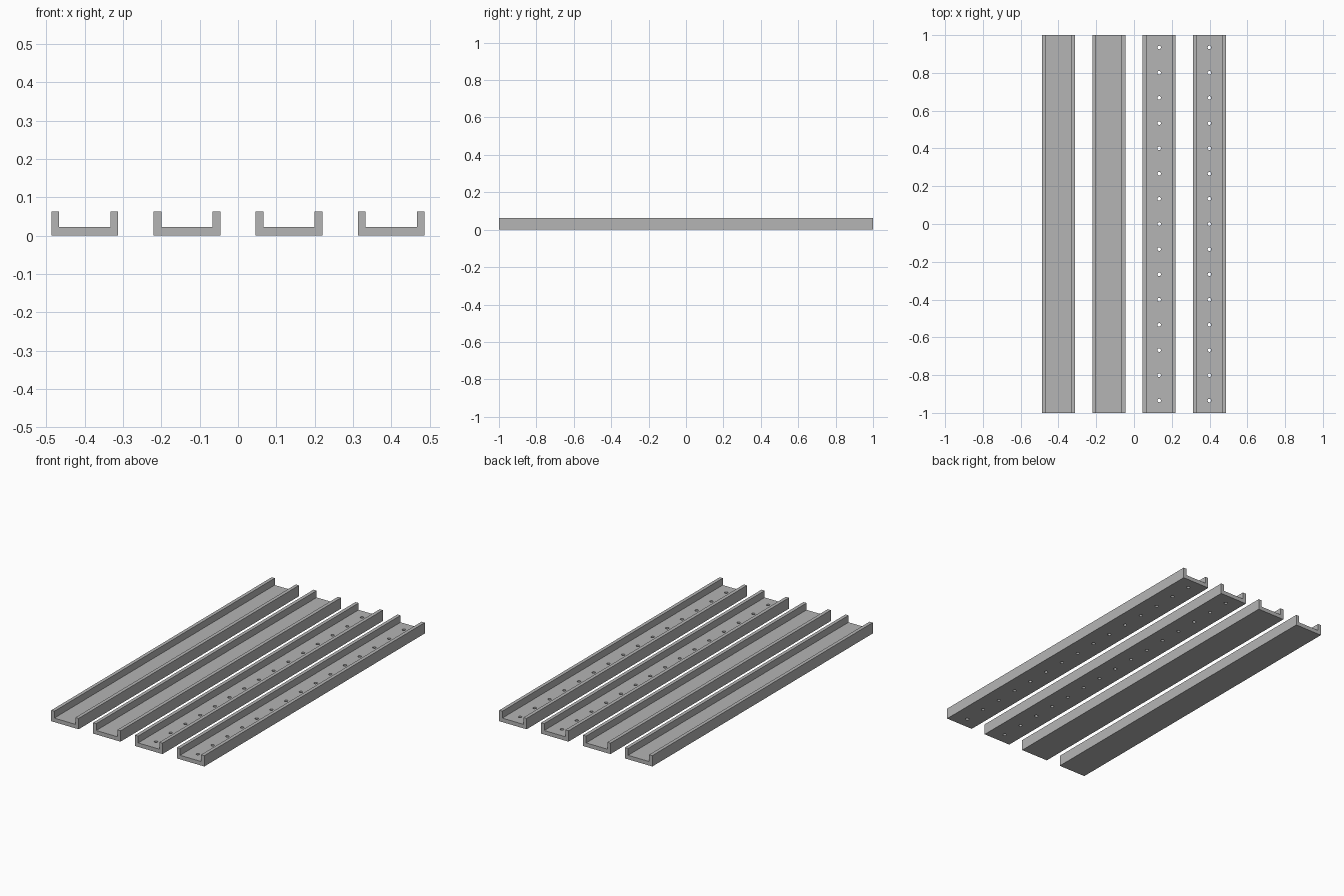
import bpy, bmesh
from mathutils import Matrix

if "Cube" in bpy.data.objects:
    bpy.data.objects.remove(bpy.data.objects["Cube"])

LENGTH, WIDTH, HEIGHT = 2.0, 0.174, 0.0625
WALL, FLOOR = 0.02, 0.023
PITCH = 0.2663              # spacing between channels
HOLE_R, HOLE_STEP, HOLES = 0.0095, 0.1335, 15

grey = bpy.data.materials.new("plain grey")
grey.diffuse_color = (0.46, 0.46, 0.46, 1)
grey.use_nodes = True
grey.node_tree.nodes["Principled BSDF"].inputs["Base Color"].default_value = grey.diffuse_color


def to_object(bm, name):
    bmesh.ops.recalc_face_normals(bm, faces=bm.faces)
    mesh = bpy.data.meshes.new(name)
    bm.to_mesh(mesh)
    bm.free()
    mesh.materials.append(grey)
    ob = bpy.data.objects.new(name, mesh)
    bpy.context.collection.objects.link(ob)
    return ob


def channel(name, x):
    # U-shaped profile extruded along y
    w, i = WIDTH / 2, WIDTH / 2 - WALL
    profile = [(-w, 0), (w, 0), (w, HEIGHT), (i, HEIGHT),
               (i, FLOOR), (-i, FLOOR), (-i, HEIGHT), (-w, HEIGHT)]
    bm = bmesh.new()
    face = bm.faces.new([bm.verts.new((px, -LENGTH / 2, pz)) for px, pz in profile])
    ext = bmesh.ops.extrude_face_region(bm, geom=[face])
    verts = [g for g in ext["geom"] if isinstance(g, bmesh.types.BMVert)]
    bmesh.ops.translate(bm, verts=verts, vec=(0, LENGTH, 0))
    ob = to_object(bm, name)
    ob.location.x = x
    return ob


def drill(ob):
    # row of round holes through the floor
    bm = bmesh.new()
    for k in range(HOLES):
        y = (k - (HOLES - 1) / 2) * HOLE_STEP
        bmesh.ops.create_cone(bm, cap_ends=True, segments=20, radius1=HOLE_R,
                              radius2=HOLE_R, depth=0.08,
                              matrix=Matrix.Translation((0, y, FLOOR / 2)))
    cutter = to_object(bm, "hole_cutter")
    cutter.location = ob.location
    cutter.hide_render = True
    mod = ob.modifiers.new("holes", 'BOOLEAN')
    mod.operation, mod.solver, mod.object = 'DIFFERENCE', 'EXACT', cutter
    # bake the cut, then discard the cutter
    bpy.context.view_layer.update()
    deps = bpy.context.evaluated_depsgraph_get()
    cut = bpy.data.meshes.new_from_object(ob.evaluated_get(deps))
    ob.modifiers.clear()
    ob.data = cut
    bpy.data.objects.remove(cutter, do_unlink=True)


# two plain channels on the left, two drilled ones on the right
for n in range(4):
    kind = "plain_channel" if n < 2 else "drilled_channel"
    ob = channel(f"{kind}_{n % 2 + 1}", (n - 1.5) * PITCH)
    if n >= 2:
        drill(ob)
